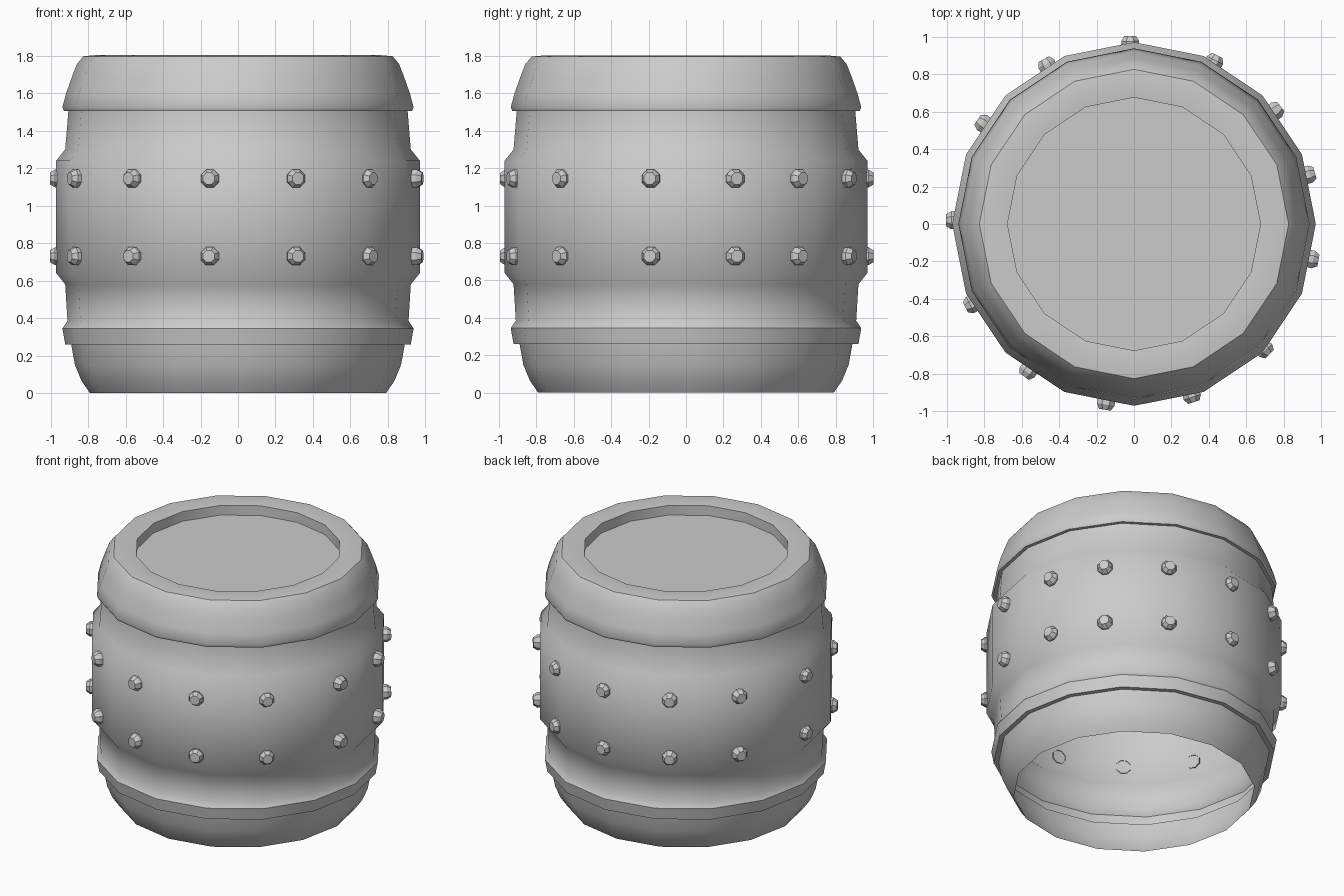
import bpy, bmesh
from math import cos, sin, pi, radians
from mathutils import Vector

if "Cube" in bpy.data.objects:
    bpy.data.objects.remove(bpy.data.objects["Cube"])

SIDES = 16


def finish(name, bm, angle):
    me = bpy.data.meshes.new(name)
    bm.to_mesh(me)
    bm.free()
    ob = bpy.data.objects.new(name, me)
    bpy.context.collection.objects.link(ob)
    bpy.ops.object.select_all(action='DESELECT')
    ob.select_set(True)
    bpy.context.view_layer.objects.active = ob
    bpy.ops.object.shade_smooth_by_angle(angle=radians(angle))
    return ob


def loft(bm, rings, cap=True):
    """Skin a list of equal-length point rings, optionally capping the last."""
    loops = [[bm.verts.new(p) for p in ring] for ring in rings]
    n = len(loops[0])
    for a, b in zip(loops, loops[1:]):
        for i in range(n):
            j = (i + 1) % n
            bm.faces.new((a[i], a[j], b[j], b[i]))
    if cap:
        bm.faces.new(loops[-1])


# Barrel skin: open bottom, two hoops, wide middle band, recessed lid
profile = [
    (0.79, 0.0), (0.835, 0.065), (0.87, 0.15), (0.89, 0.26),
    (0.922, 0.26), (0.937, 0.345), (0.91, 0.385),
    (0.922, 0.58), (0.97, 0.64), (0.97, 1.24), (0.922, 1.30),
    (0.905, 1.505), (0.928, 1.505), (0.937, 1.525), (0.917, 1.60),
    (0.885, 1.69), (0.86, 1.755), (0.825, 1.797),
    (0.76, 1.803), (0.675, 1.795), (0.675, 1.725),
]
bm = bmesh.new()
loft(bm, [[(r * cos(2 * pi * i / SIDES), r * sin(2 * pi * i / SIDES), z)
           for i in range(SIDES)] for r, z in profile])
finish("barrel", bm, 40)

# Two rows of octagonal rivets around the middle band
angles = [91.2, 63.7, 38.7, 15.8, -11.2, -43.8, -71.4,
          -98.9, -125.8, -153.7, 178.8, 146.3, 118.7]
bm = bmesh.new()
for z in (0.73, 1.145):
    for deg in angles:
        a = radians(deg)
        out = Vector((cos(a), sin(a), 0))
        side = Vector((-sin(a), cos(a), 0))
        up = Vector((0, 0, 1))
        # distance from axis to the flat facet at this angle
        off = (deg % 22.5) - 11.25
        wall = 0.97 * cos(pi / SIDES) / cos(radians(off))
        rings = []
        for r, d in ((0.05, wall - 0.006), (0.052, 0.975), (0.034, 1.003)):
            rings.append([out * d + up * z
                          + side * r * cos(pi / 8 + k * pi / 4)
                          + up * r * sin(pi / 8 + k * pi / 4) for k in range(8)])
        loft(bm, rings)
finish("rivets", bm, 20)
